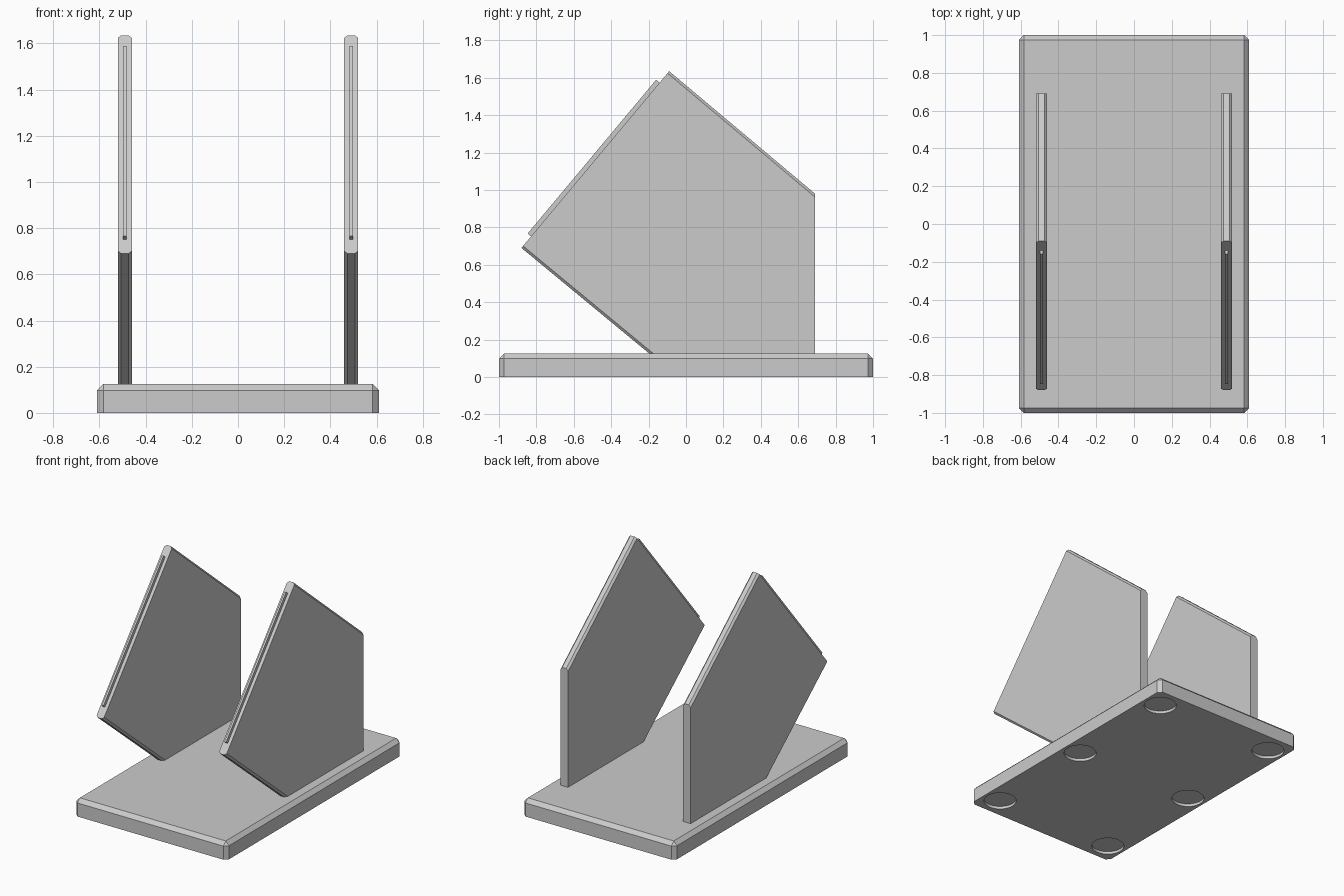
import bpy, bmesh, math
from mathutils import Vector

cube = bpy.data.objects.get("Cube")
if cube:
    bpy.data.objects.remove(cube, do_unlink=True)

grey = bpy.data.materials.new("light_grey")
grey.use_nodes = True
COLOUR = (0.6, 0.6, 0.6, 1)
grey.diffuse_color = COLOUR
grey.node_tree.nodes["Principled BSDF"].inputs["Base Color"].default_value = COLOUR


def finish(bm, name):
    bmesh.ops.recalc_face_normals(bm, faces=bm.faces[:])
    mesh = bpy.data.meshes.new(name)
    bm.to_mesh(mesh)
    bm.free()
    mesh.materials.append(grey)
    obj = bpy.data.objects.new(name, mesh)
    bpy.context.collection.objects.link(obj)
    return obj


def side_prism(profile, x, width):
    """Extrude a (y, z) profile along x, centred on x."""
    bm = bmesh.new()
    face = bm.faces.new([bm.verts.new((x - width / 2, y, z)) for y, z in profile])
    grown = bmesh.ops.extrude_face_region(bm, geom=[face])["geom"]
    verts = [v for v in grown if isinstance(v, bmesh.types.BMVert)]
    bmesh.ops.translate(bm, verts=verts, vec=(width, 0, 0))
    return bm


def chamfer(bm, edges, size):
    bmesh.ops.bevel(bm, geom=edges, offset=size, segments=1, affect='EDGES')


# Base slab: top rim and upright corners chamfered
WIDTH, LENGTH, HEIGHT = 1.22, 2.0, 0.125
bm = bmesh.new()
bmesh.ops.create_cube(bm, size=1)
for v in bm.verts:
    v.co = (v.co.x * WIDTH, v.co.y * LENGTH, (v.co.z + 0.5) * HEIGHT)
chamfer(bm, [e for e in bm.edges if max(v.co.z for v in e.verts) > 0.1], 0.027)
base = finish(bm, "base")

# Round shallow pockets in the underside
bm = bmesh.new()
for x in (-0.48, 0.48):
    for y in (-0.85, 0, 0.85):
        made = bmesh.ops.create_cone(bm, cap_ends=True, segments=48, radius1=0.11,
                                     radius2=0.11, depth=0.04)
        bmesh.ops.translate(bm, verts=made["verts"], vec=(x, y, 0))
cutter = finish(bm, "pocket_cutter")
cutter.hide_render = True
cut = base.modifiers.new("pockets", 'BOOLEAN')
cut.object = cutter
cut.operation = 'DIFFERENCE'
cut.solver = 'EXACT'
bpy.context.view_layer.objects.active = base
bpy.ops.object.modifier_apply(modifier=cut.name)
bpy.data.objects.remove(cutter, do_unlink=True)

# Upright panels, each with a thin rib along its sloping front edge
TIP, PEAK = Vector((-0.88, 0.69)), Vector((-0.09, 1.635))
SHOULDER, HEEL, TOE = (0.69, 0.98), (0.69, 0.12), (-0.19, 0.12)
along = (PEAK - TIP).normalized()
outward = Vector((-along.y, along.x))

for side, x in (("left", 0.49), ("right", -0.49)):
    bm = side_prism([TIP, PEAK, SHOULDER, HEEL, TOE], x, 0.06)
    # the upper back and lower front edges are chamfered
    long_edges = []
    for e in bm.edges:
        a, b = (v.co for v in e.verts)
        if abs(a.x - b.x) < 0.001:
            slope = (b.z - a.z) * (b.y - a.y)
            if slope < -0.01:
                long_edges.append(e)
    chamfer(bm, long_edges, 0.014)
    finish(bm, side + "_panel")

    start, end = TIP + along * 0.08, PEAK - along * 0.08
    rib = [start - outward * 0.01, start + outward * 0.024,
           end + outward * 0.024, end - outward * 0.01]
    finish(side_prism(rib, x, 0.014), side + "_rib")
